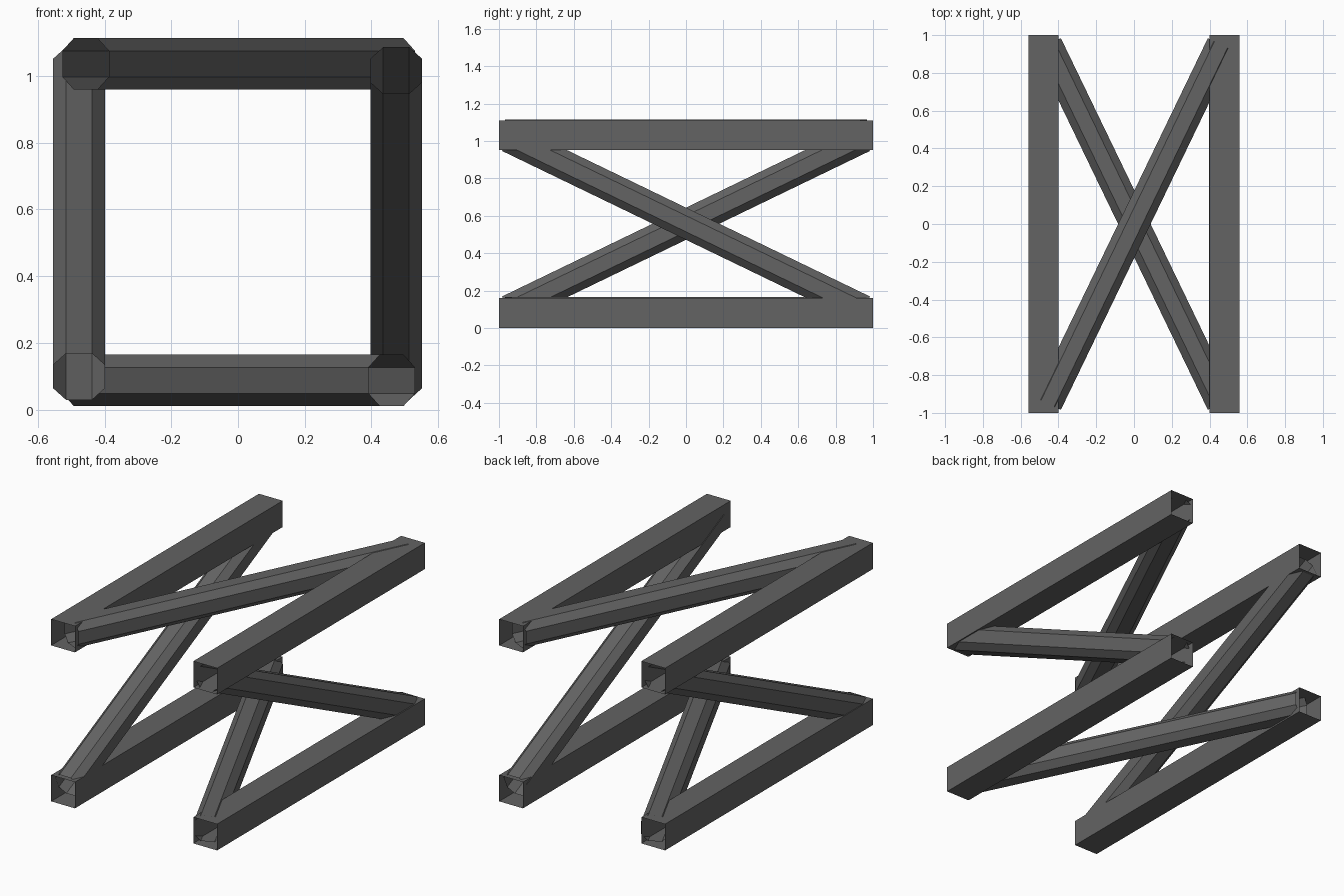
import bpy, bmesh, math
from mathutils import Vector

if "Cube" in bpy.data.objects:
    bpy.data.objects.remove(bpy.data.objects["Cube"])

CHORD = 0.16       # width of the square tubes
BRACE = 0.155      # width of the diagonal bars
CUT = BRACE / 4    # corner chamfer of the diagonal bars
XC, ZLO, ZHI = 0.479, 0.081, 1.031

dark = bpy.data.materials.new("dark_steel")
dark.diffuse_color = (0.125, 0.125, 0.125, 1)
dark.use_nodes = True
dark.node_tree.nodes["Principled BSDF"].inputs["Base Color"].default_value = dark.diffuse_color


def tube(name, profile, start, end, side):
    """Sweep a 2D profile as an open tube; side is the profile's first axis."""
    start, end, side = Vector(start), Vector(end), Vector(side)
    up = (end - start).normalized().cross(side)
    bm = bmesh.new()
    rings = [[bm.verts.new(p + side * a + up * b) for a, b in profile]
             for p in (start, end)]
    n = len(profile)
    for i in range(n):
        j = (i + 1) % n
        bm.faces.new((rings[0][i], rings[0][j], rings[1][j], rings[1][i]))
    # make sure the walls face outward
    mid = (start + end) / 2
    f = bm.faces[:][0]
    f.normal_update()
    if f.normal.dot(f.calc_center_median() - mid) < 0:
        bmesh.ops.reverse_faces(bm, faces=bm.faces[:])
    mesh = bpy.data.meshes.new(name)
    bm.to_mesh(mesh)
    bm.free()
    mesh.materials.append(dark)
    ob = bpy.data.objects.new(name, mesh)
    bpy.context.collection.objects.link(ob)


# Cross-sections
h = CHORD / 2
square = [(-h, -h), (h, -h), (h, h), (-h, h)]
r, k = BRACE / 2, BRACE / 2 - CUT
octagon = [(k, -r), (r, -k), (r, k), (k, r), (-k, r), (-r, k), (-r, -k), (-k, -r)]

# Four open-ended square tubes
for sx, xn in ((-1, "left"), (1, "right")):
    for z, zn in ((ZLO, "lower"), (ZHI, "upper")):
        tube(f"{zn}_{xn}_tube", square, (sx * XC, -1, z), (sx * XC, 1, z), (1, 0, 0))

# One chamfered, open-ended diagonal bar on each long face
L, ang = 1.055, math.atan(0.483)
dy, d = L * math.cos(ang), L * math.sin(ang)
zm = 0.558
for name, z, s in (("top_brace", 1.0365, 1), ("bottom_brace", 0.088, -1)):
    tube(name, octagon, (-s * d + 0.002, -dy, z), (s * d + 0.002, dy, z), (0, 0, 1))
for name, x, s in (("left_brace", -0.4765, 1), ("right_brace", 0.474, -1)):
    tube(name, octagon, (x, -dy, zm - s * d), (x, dy, zm + s * d), (1, 0, 0))
